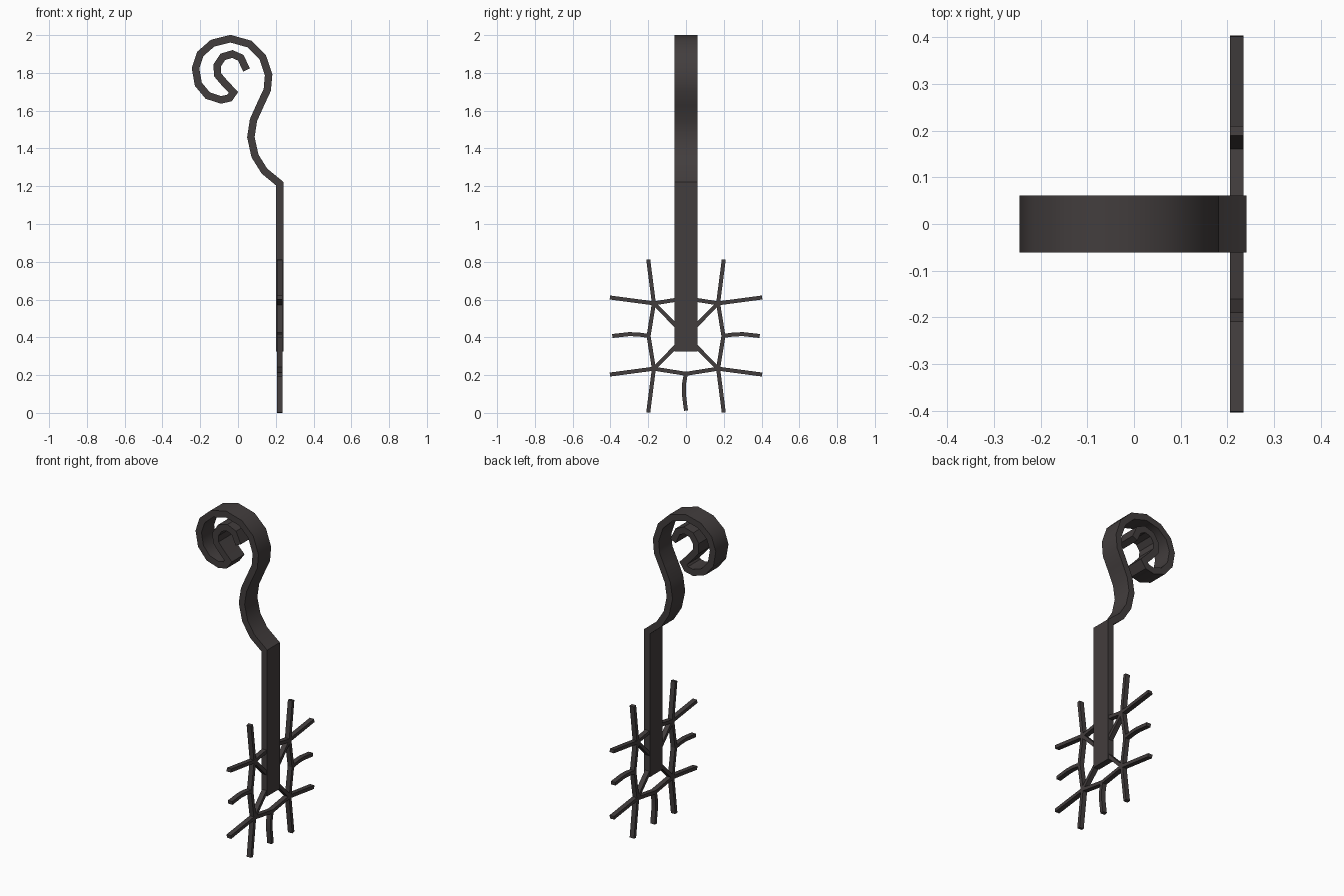
import bpy, bmesh
from mathutils import Vector

if "Cube" in bpy.data.objects:
    bpy.data.objects.remove(bpy.data.objects["Cube"])

iron = bpy.data.materials.new("dark iron")
iron.diffuse_color = (0.055, 0.047, 0.047, 1)
iron.use_nodes = True
iron.node_tree.nodes["Principled BSDF"].inputs["Base Color"].default_value = iron.diffuse_color


def ribbon(bm, pts, half_w, depth, place):
    """Mitred strip along a 2D path, with thickness; place maps (u, v, d) to 3D."""
    pts = [Vector(p) for p in pts]
    rings = []
    for i, p in enumerate(pts):
        a = (p - pts[i - 1]).normalized() if i else None
        b = (pts[i + 1] - p).normalized() if i < len(pts) - 1 else None
        a, b = a or b, b or a
        t = (a + b).normalized()
        n = Vector((-t.y, t.x))
        w = half_w / max(0.6, n.dot(Vector((-a.y, a.x))))
        l, r = p + n * w, p - n * w
        rings.append([bm.verts.new(place(q.x, q.y, d)) for q, d in
                      ((l, -depth), (r, -depth), (r, depth), (l, depth))])
    for r0, r1 in zip(rings, rings[1:]):
        for k in range(4):
            j = (k + 1) % 4
            bm.faces.new((r0[k], r0[j], r1[j], r1[k]))
    bm.faces.new(rings[0][::-1])
    bm.faces.new(rings[-1])


def finish(bm, name):
    bmesh.ops.recalc_face_normals(bm, faces=bm.faces)
    me = bpy.data.meshes.new(name)
    bm.to_mesh(me)
    bm.free()
    me.materials.append(iron)
    ob = bpy.data.objects.new(name, me)
    bpy.context.collection.objects.link(ob)
    bpy.ops.object.select_all(action='DESELECT')
    ob.select_set(True)
    bpy.context.view_layer.objects.active = ob
    bpy.ops.object.shade_smooth_by_angle(angle=0.6)


# Flat strap rising into a scrolled hook
scroll = [(.2215, .325), (.2215, 1.213), (.14, 1.28), (.09, 1.36), (.068, 1.46),
          (.082, 1.55), (.12, 1.635), (.155, 1.71), (.162, 1.79), (.13, 1.885),
          (.06, 1.953), (-.04, 1.981), (-.135, 1.957), (-.2, 1.90), (-.225, 1.825),
          (-.21, 1.74), (-.16, 1.68), (-.09, 1.657), (-.045, 1.667), (-.024, 1.697),
          (-.07, 1.745), (-.108, 1.79), (-.11, 1.84), (-.08, 1.885), (-.03, 1.9),
          (.015, 1.88), (.045, 1.815)]
bm = bmesh.new()
ribbon(bm, scroll, .0195, .0615, lambda u, v, d: (u, d, v))
finish(bm, "scroll_strap")

# Branching lattice at the foot: one quarter mirrored about its centre
CZ = .407
node = (.17, .173)
quarter = [[(0, 0), node],              # diagonal from centre
           [node, (.2, .405)],          # upright prong
           [node, (.403, .204)],        # sideways prong
           [node, (.198, 0)],           # to side midpoint
           [node, (0, .2)]]             # to top or bottom midpoint
stubs = [[(.195, 0), (.25, .008), (.3, .01), (.39, 0)],
         [(-.195, 0), (-.25, .008), (-.3, .01), (-.39, 0)],
         [(0, -.195), (-.01, -.25), (-.011, -.31), (0, -.395)],
         [(0, .195), (-.01, .25), (-.011, .31), (0, .395)]]
bm = bmesh.new()
for sy in (1, -1):
    for sz in (1, -1):
        for bar in quarter:
            ribbon(bm, [(u * sy, v * sz) for u, v in bar], .0105, .0147,
                   lambda u, v, d: (.2205 + d, u, CZ + v))
for bar in stubs:
    ribbon(bm, bar, .0105, .0147, lambda u, v, d: (.2205 + d, u, CZ + v))
finish(bm, "foot_lattice")
